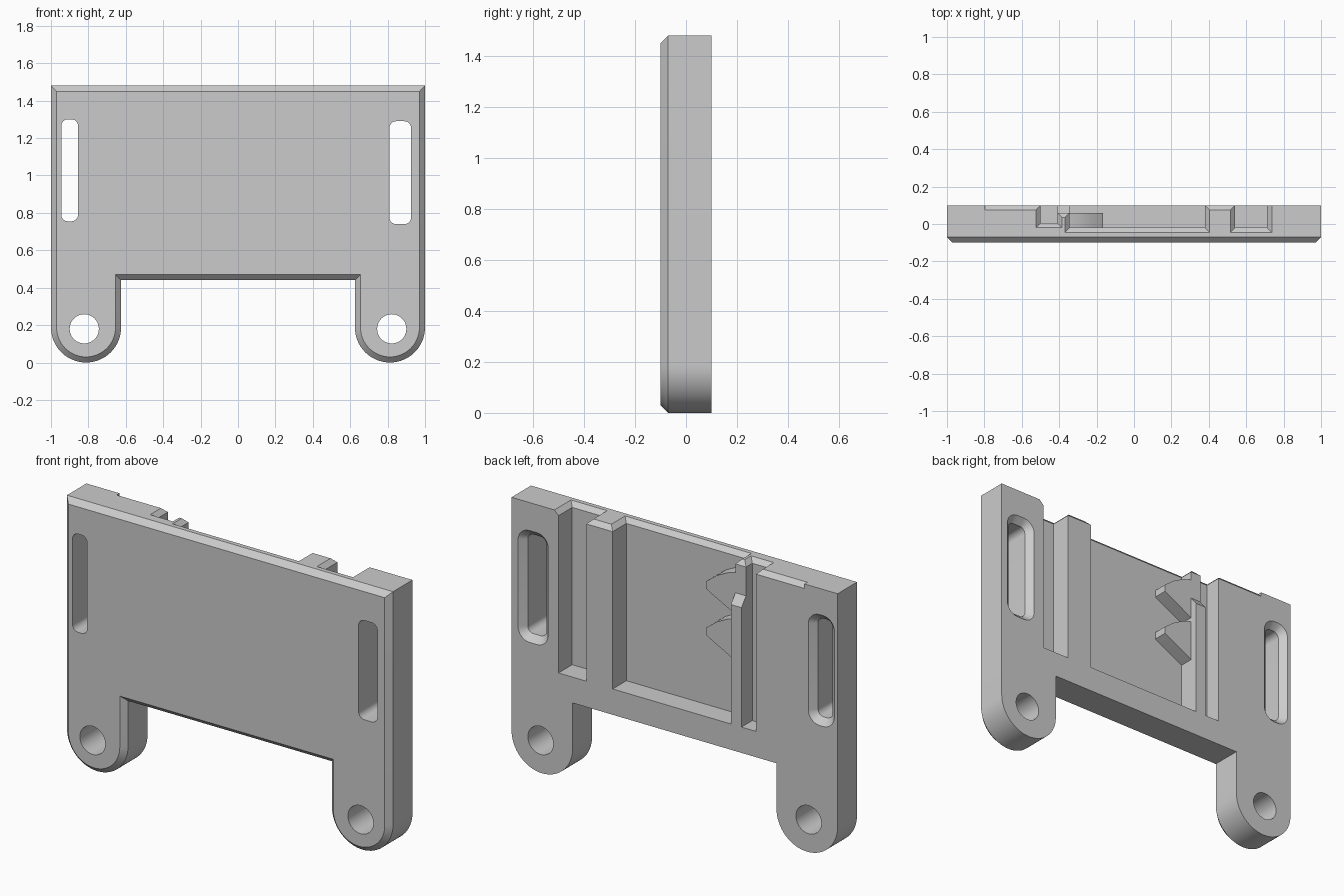
import bpy, bmesh
from math import sin, cos, pi, radians

old = bpy.data.objects.get("Cube")
if old:
    bpy.data.objects.remove(old, do_unlink=True)

grey = bpy.data.materials.new("plain_grey")
grey.use_nodes = True
grey.diffuse_color = (0.6, 0.6, 0.6, 1)
grey.node_tree.nodes["Principled BSDF"].inputs["Base Color"].default_value = grey.diffuse_color

TOP, BACK, FRONT = 1.48, 0.1, -0.1
POCKET_BOTTOM = 0.583
BEVEL = 0.025


def loft(name, rings):
    """Closed solid skinned through rings of equal point count."""
    bm = bmesh.new()
    loops = [[bm.verts.new(p) for p in ring] for ring in rings]
    for a, b in zip(loops, loops[1:]):
        for i in range(len(a)):
            j = (i + 1) % len(a)
            bm.faces.new((a[i], a[j], b[j], b[i]))
    bm.faces.new(loops[0])
    bm.faces.new(loops[-1])
    bmesh.ops.recalc_face_normals(bm, faces=bm.faces)
    mesh = bpy.data.meshes.new(name)
    bm.to_mesh(mesh)
    bm.free()
    mesh.materials.append(grey)
    obj = bpy.data.objects.new(name, mesh)
    bpy.context.collection.objects.link(obj)
    return obj


def at_y(points, y):
    return [(x, y, z) for x, z in points]


def along_x(name, points, x0, x1):
    return loft(name, [[(x, y, z) for y, z in points] for x in (x0, x1)])


def arc(cx, cz, r, start, end, steps):
    angles = [radians(start + (end - start) * i / steps) for i in range(steps + 1)]
    return [(cx + r * cos(a), cz + r * sin(a)) for a in angles]


def plate_outline(inset):
    """Plate with a lug at each lower corner."""
    r = 0.1875
    half = arc(1 - r, r, r - inset, -180, 0, 32)
    half = [(1 - 2 * r + inset, 0.44 + inset)] + half + [(1 - inset, TOP - inset)]
    return half + [(-x, z) for x, z in reversed(half)]


def slot_outline(x0, x1, z0, z1, grow):
    r = 0.035
    pts = []
    for cx, cz, a in ((x1 - r, z1 - r, 0), (x0 + r, z1 - r, 90),
                      (x0 + r, z0 + r, 180), (x1 - r, z0 + r, 270)):
        pts += arc(cx, cz, r + grow, a, a + 90, 8)
    return pts


def slot_cutter(*size):
    """Through slot, countersunk at the back."""
    c = 0.035
    steps = ((-0.3, 0), (BACK - c, 0), (BACK + c, 2 * c))
    return loft("slot_cutter", [at_y(slot_outline(*size, g), y) for y, g in steps])


def groove_cutter(x0, x1, floor):
    """Groove open to the back and top, flared at the top."""
    rings = []
    for z, g in ((POCKET_BOTTOM, 0), (TOP - BEVEL, 0), (TOP + BEVEL, 2 * BEVEL)):
        rings.append([(x0 - g, floor - g, z), (x1 + g, floor - g, z),
                      (x1 + g, 0.3, z), (x0 - g, 0.3, z)])
    return loft("groove_cutter", rings)


def top_bevel_cutter(x0, x1, back):
    """Wedge that bevels the upper back edge."""
    s = back + TOP - BEVEL
    return along_x("bevel_cutter", [(0.2, s - 0.2), (back - 0.1, s - back + 0.1),
                                    (0.2, s - back + 0.1)], x0, x1)


# Bevelled plate
plate = loft("plate", [at_y(plate_outline(0.03), FRONT),
                       at_y(plate_outline(0), FRONT + 0.03),
                       at_y(plate_outline(0), BACK)])

# Lug holes, side slots, back grooves
cutters = []
for side in (-1, 1):
    hole = arc(side * 0.822, 0.18, 0.078, 0, 351, 39)
    cutters.append(loft("hole_cutter", [at_y(hole, -0.3), at_y(hole, 0.3)]))
cutters += [
    slot_cutter(-0.945, -0.855, 0.755, 1.30),
    slot_cutter(0.81, 0.925, 0.74, 1.29),
    groove_cutter(0.54, 0.712, -0.02),
    groove_cutter(-0.345, 0.38, -0.02),
    groove_cutter(-0.5, -0.41, 0.005),
]

# Lowered upper part of the rail, and bevels on the top back edges
cutters.append(along_x("rail_cutter", [(0.18, 1.145), (0.06, 1.295), (0.06, 1.6),
                                       (0.18, 1.6)], -0.43, -0.33))
cutters += [top_bevel_cutter(-0.42, -0.33, 0.06),
            top_bevel_cutter(0.36, 0.56, BACK),
            top_bevel_cutter(-0.797, -0.48, BACK)]

for cutter in cutters:
    cutter.hide_render = True
    mod = plate.modifiers.new("cut", "BOOLEAN")
    mod.operation = "DIFFERENCE"
    mod.solver = "EXACT"
    mod.object = cutter
    bpy.context.view_layer.objects.active = plate
    bpy.ops.object.modifier_apply(modifier=mod.name)
    bpy.data.objects.remove(cutter, do_unlink=True)

# Two ratchet teeth beside the rail
teeth = []
for name, drop in (("upper_tooth", 0), ("lower_tooth", 0.257)):
    shape = [(-0.36, 1.41), (-0.3, 1.395), (-0.23, 1.36), (-0.165, 1.31),
             (-0.165, 1.27), (-0.2, 1.25), (-0.345, 1.175), (-0.36, 1.175)]
    shape = [(x, z - drop) for x, z in shape]
    teeth.append(loft(name, [at_y(shape, -0.03), at_y(shape, 0.06)]))

# Smooth round walls, crisp edges
for obj in [plate] + teeth:
    bpy.ops.object.select_all(action="DESELECT")
    obj.select_set(True)
    bpy.context.view_layer.objects.active = obj
    bpy.ops.object.shade_smooth_by_angle(angle=radians(25))
